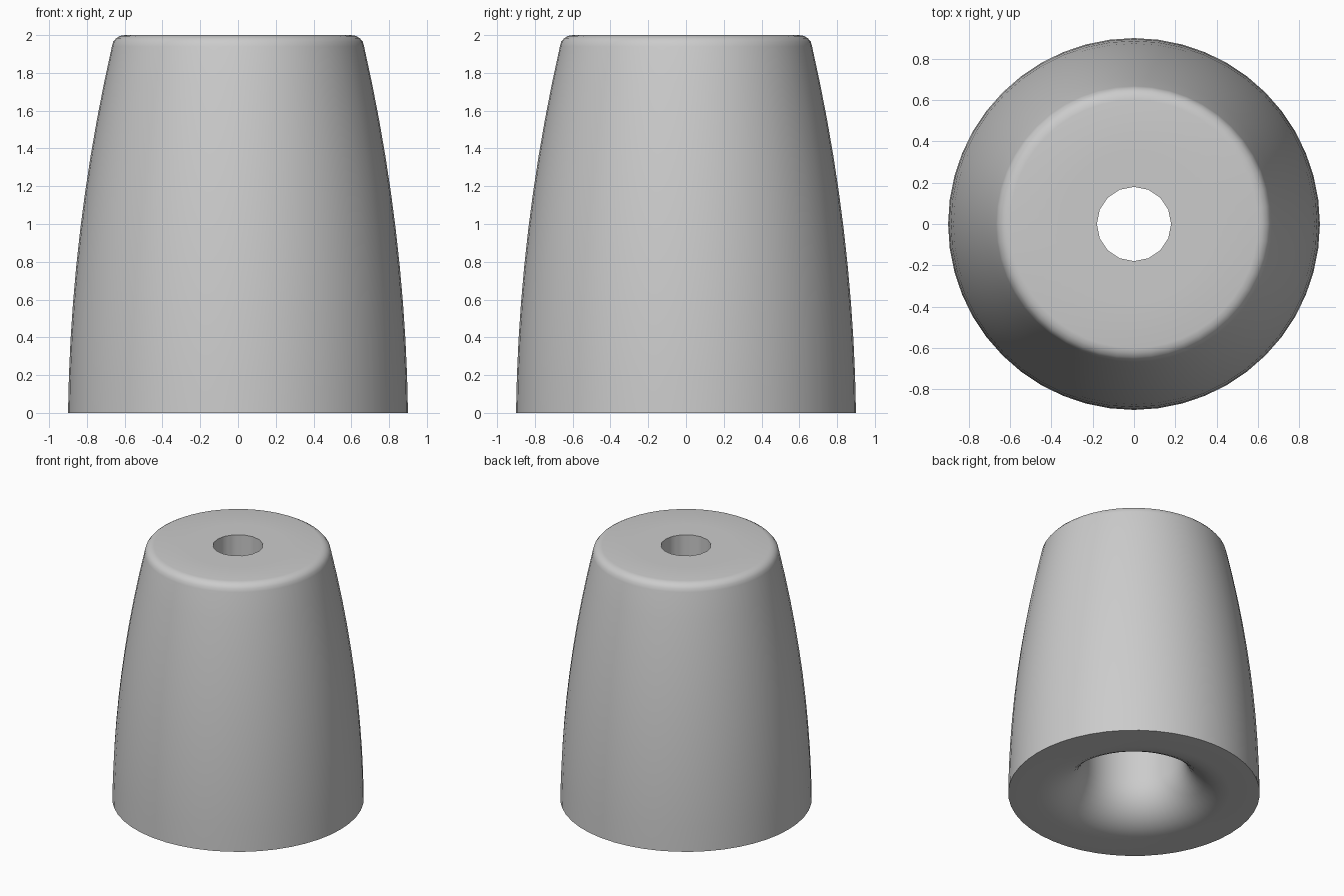
import bpy, bmesh
from math import pi, sin, cos, radians

cube = bpy.data.objects.get("Cube")
if cube:
    bpy.data.objects.remove(cube, do_unlink=True)

grey = bpy.data.materials.new("plain_grey")
grey.use_nodes = True
grey.diffuse_color = (0.6, 0.6, 0.6, 1)
grey.node_tree.nodes["Principled BSDF"].inputs["Base Color"].default_value = (0.6, 0.6, 0.6, 1)

SEGMENTS = 48
HOLE_SIDES = 16
BORE, HOLE = 0.36, 0.18
STEP_Z, TOP_Z = 1.6, 2.0


def facet(angle):
    """Radius factor that turns a circle into a polygon with HOLE_SIDES sides."""
    side = 2 * pi / HOLE_SIDES
    return cos(side / 2) / cos(angle % side - side / 2)


def lathe(name, profile, closed=True):
    """Revolve (radius, height) points around z."""
    bm = bmesh.new()
    rings = []
    for r, z in profile:
        ring = []
        for i in range(SEGMENTS):
            a = 2 * pi * i / SEGMENTS
            rr = r * facet(a) if r == HOLE else r
            ring.append(bm.verts.new((rr * cos(a), rr * sin(a), z)))
        rings.append(ring)
    for k in range(len(rings) if closed else len(rings) - 1):
        lower, upper = rings[k], rings[(k + 1) % len(rings)]
        for i in range(SEGMENTS):
            j = (i + 1) % SEGMENTS
            bm.faces.new((lower[i], lower[j], upper[j], upper[i]))
    bmesh.ops.recalc_face_normals(bm, faces=bm.faces)
    mesh = bpy.data.meshes.new(name)
    bm.to_mesh(mesh)
    bm.free()
    mesh.materials.append(grey)
    obj = bpy.data.objects.new(name, mesh)
    bpy.context.collection.objects.link(obj)
    bpy.ops.object.select_all(action="DESELECT")
    bpy.context.view_layer.objects.active = obj
    obj.select_set(True)
    bpy.ops.object.shade_smooth_by_angle(angle=radians(35))
    return obj


# Bulging outer wall, from the foot to the start of the rounded rim
wall = [(0.9 - 0.0135 * z - 0.0548 * z * z, z)
        for z in [1.94 * i / 10 for i in range(11)]]

# Rounded upper rim
rim_r = 0.07
rim = [(0.6 + rim_r * cos(t), TOP_Z - rim_r + rim_r * sin(t))
       for t in [radians(a) for a in (30, 50, 70, 90)]]

# Flared mouth: quarter round from the bore down to the flat underside
flare = 0.32
mouth = [(BORE + flare - flare * cos(t), flare - flare * sin(t))
         for t in [pi / 2 * i / 8 for i in range(9)]]

lathe("tapered_body", wall + rim + [(BORE, TOP_Z)] + mouth)

# Collar closing the top of the bore, with the narrow through hole
lathe("hole_collar", [(BORE, TOP_Z), (HOLE, TOP_Z), (HOLE, STEP_Z), (BORE, STEP_Z)],
      closed=False)
